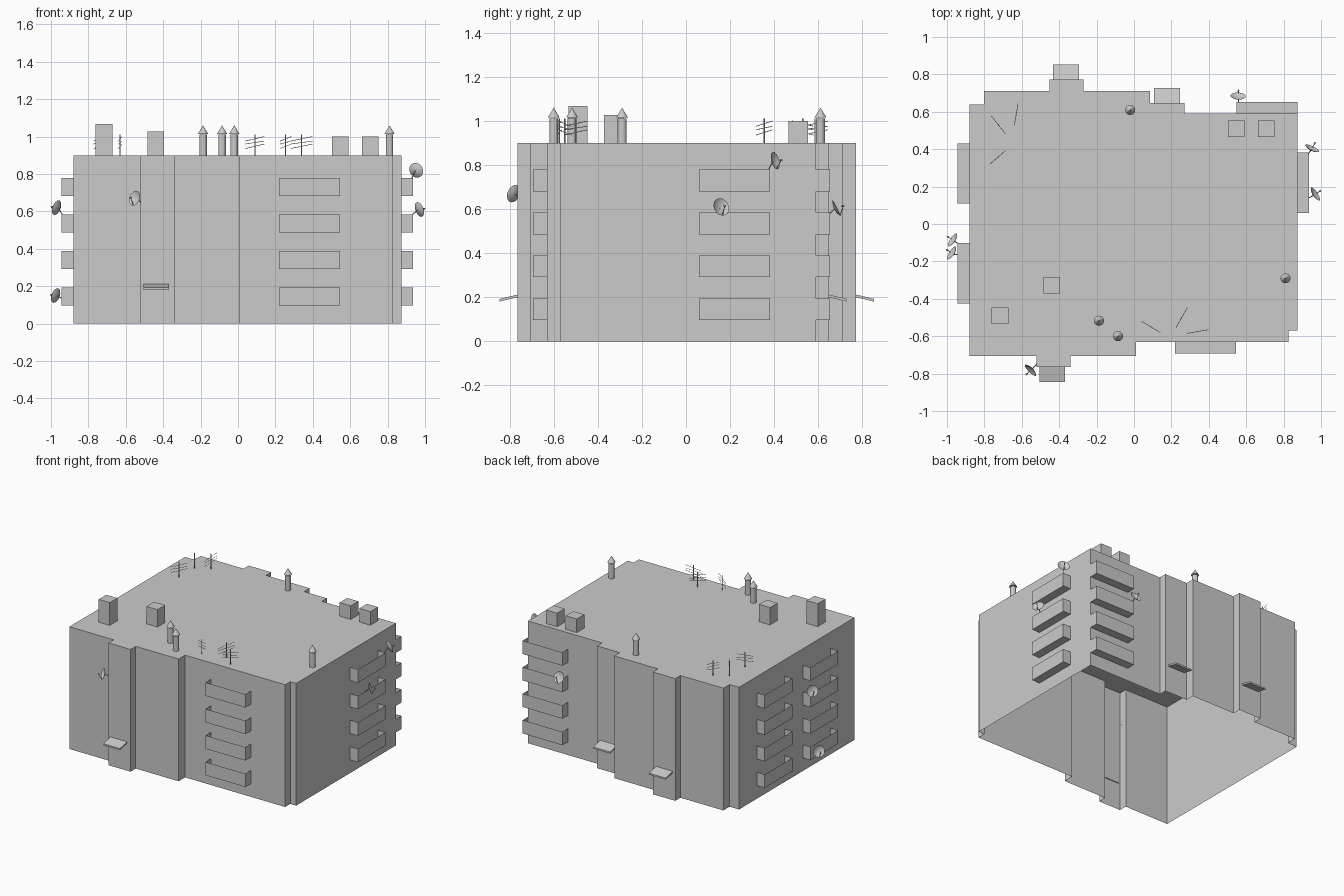
import bpy, bmesh, math
from mathutils import Vector, Matrix

if "Cube" in bpy.data.objects:
    bpy.data.objects.remove(bpy.data.objects["Cube"])

H = 0.9  # roof height


def finish(bm, name, smooth=False):
    me = bpy.data.meshes.new(name)
    bm.to_mesh(me)
    bm.free()
    ob = bpy.data.objects.new(name, me)
    bpy.context.collection.objects.link(ob)
    if smooth:
        for p in me.polygons:
            p.use_smooth = True
    return ob


def box(name, x0, x1, y0, y1, z0, z1):
    bm = bmesh.new()
    bmesh.ops.create_cube(bm, size=1)
    for v in bm.verts:
        v.co = ((x0 + x1) / 2 + v.co.x * (x1 - x0),
                (y0 + y1) / 2 + v.co.y * (y1 - y0),
                (z0 + z1) / 2 + v.co.z * (z1 - z0))
    return finish(bm, name)


def rod(bm, a, b, r, r2=None, sides=6):
    a, b = Vector(a), Vector(b)
    d = b - a
    m = Matrix.Translation((a + b) / 2) @ d.to_track_quat('Z', 'Y').to_matrix().to_4x4()
    bmesh.ops.create_cone(bm, cap_ends=True, segments=sides, radius1=r,
                          radius2=r if r2 is None else r2, depth=d.length, matrix=m)


# Building shell: stepped outline, roof closed, underside open
outline = [(-.88, -.705), (-.52, -.705), (-.52, -.765), (-.34, -.765), (-.34, -.705),
           (.01, -.705), (.01, -.63), (.825, -.63), (.825, -.57), (.873, -.57),
           (.873, .59), (.27, .59), (.27, .648), (.085, .648), (.085, .712),
           (-.27, .712), (-.27, .772), (-.453, .772), (-.453, .712), (-.803, .712),
           (-.803, .64), (-.88, .64)]
bm = bmesh.new()
low = [bm.verts.new((x, y, 0)) for x, y in outline]
top = [bm.verts.new((x, y, H)) for x, y in outline]
n = len(outline)
for i in range(n):
    j = (i + 1) % n
    bm.faces.new((low[i], low[j], top[j], top[i]))
bm.faces.new(top)
finish(bm, "building_shell")


# Balconies: thin open-topped trays, four storeys per column
def balcony_column(name, mid, out, width, depth=.063):
    out = Vector((out[0], out[1], 0))
    side = Vector((-out.y, out.x, 0))
    for k in range(4):
        z0 = .096 + .195 * k
        base = Vector((mid[0], mid[1], 0))
        plan = [base - side * width / 2, base - side * width / 2 + out * depth,
                base + side * width / 2 + out * depth, base + side * width / 2]
        bm = bmesh.new()
        lo = [bm.verts.new((p.x, p.y, z0)) for p in plan]
        hi = [bm.verts.new((p.x, p.y, z0 + .098)) for p in plan]
        bm.faces.new(lo[::-1])
        for i in range(3):
            bm.faces.new((lo[i], lo[i + 1], hi[i + 1], hi[i]))
        finish(bm, f"{name}_{k + 1}")


balcony_column("front_balcony", (.383, -.63), (0, -1), .325)
balcony_column("right_balcony", (.873, .22), (1, 0), .322)
balcony_column("back_balcony", (.711, .59), (0, 1), .324)
balcony_column("left_balcony_back", (-.88, .27), (-1, 0), .322)
balcony_column("left_balcony_front", (-.88, -.263), (-1, 0), .322)


# Entrance canopies sloping outward
def canopy(name, x0, x1, wall, s):
    c = box(name, x0, x1, min(wall - .005 * s, wall + .08 * s),
            max(wall - .005 * s, wall + .08 * s), .2, .212)
    for v in c.data.vertices:
        v.co.z -= .24 * (v.co.y - wall) * s
    return c


canopy("front_canopy", -.505, -.37, -.765, -1)
canopy("back_canopy_left", -.432, -.295, .772, 1)
canopy("back_canopy_right", .108, .245, .648, 1)

# Rooftop vent boxes
for i, (x, y, z) in enumerate([(-.716, -.49, 1.068), (-.44, -.328, 1.028),
                               (.547, .51, 1.0), (.707, .51, 1.0)]):
    box(f"roof_box_{i + 1}", x - .045, x + .045, y - .044, y + .044, H, z)

# Chimney pipes with conical caps
for i, (x, y) in enumerate([(-.02, .61), (-.187, -.517), (-.085, -.6), (.81, -.29)]):
    bm = bmesh.new()
    rod(bm, (x, y, H), (x, y, 1.01), .02, sides=12)
    rod(bm, (x, y, 1.015), (x, y, 1.06), .027, 0, sides=12)
    finish(bm, f"chimney_{i + 1}")

# Television aerials: (position, half span of the bars)
aerials = [((.09, -.55), (.05, -.03)), ((.255, -.5), (.03, .053)), ((.34, -.575), (.058, .01)),
           ((-.725, .53), (.038, -.048)), ((-.63, .585), (.01, .058)), ((-.73, .355), (.043, .037))]
for i, ((x, y), (dx, dy)) in enumerate(aerials):
    bm = bmesh.new()
    rod(bm, (x, y, H), (x, y, 1.01), .003)
    for z, t in ((.988, .012), (.968, .008), (.948, .012)):
        rod(bm, (x - dx, y - dy, z - t), (x + dx, y + dy, z + t), .0015, sides=4)
    finish(bm, f"aerial_{i + 1}")


# Satellite dishes: spun bowl, receiver arm and wall bracket
def dish(name, pos, normal, wall, r=.041, depth=.013):
    bm = bmesh.new()
    segs, rings = 20, 5
    c = bm.verts.new((0, 0, -depth))
    prev = None
    for k in range(1, rings + 1):
        q = k / rings
        ring = [bm.verts.new((r * q * math.cos(2 * math.pi * s / segs),
                              r * q * math.sin(2 * math.pi * s / segs),
                              depth * (q * q - 1))) for s in range(segs)]
        for s in range(segs):
            t = (s + 1) % segs
            if prev:
                bm.faces.new((prev[s], ring[s], ring[t], prev[t]))
            else:
                bm.faces.new((c, ring[s], ring[t]))
        prev = ring
    rod(bm, (0, -r * .9, -.002), (0, -.005, .03), .002)
    rod(bm, (0, -.008, .034), (0, -.002, .024), .004, sides=8)
    m = Matrix.Translation(pos) @ Vector(normal).to_track_quat('Z', 'Y').to_matrix().to_4x4()
    bm.transform(m)
    rod(bm, m @ Vector((0, 0, -depth)), wall, .003)
    ob = finish(bm, name, True)
    bpy.context.view_layer.objects.active = ob
    bpy.ops.object.select_all(action='DESELECT')
    ob.select_set(True)
    bpy.ops.object.shade_smooth_by_angle(angle=math.radians(35))


dish("front_dish", (-.553, -.782, .67), (-.7, -.7, .3), (-.52, -.75, .65))
dish("left_dish_upper", (-.97, -.085, .62), (-.8, .53, .3), (-.94, -.105, .585))
dish("left_dish_lower", (-.975, -.155, .15), (-.8, .53, .3), (-.94, -.165, .135))
dish("right_dish_upper", (.953, .405, .82), (.43, .87, .25), (.93, .375, .78))
dish("right_dish_lower", (.97, .16, .61), (.8, .53, .3), (.935, .14, .585))
dish("back_dish", (.557, .684, .605), (.05, .87, .45), (.56, .652, .58))
